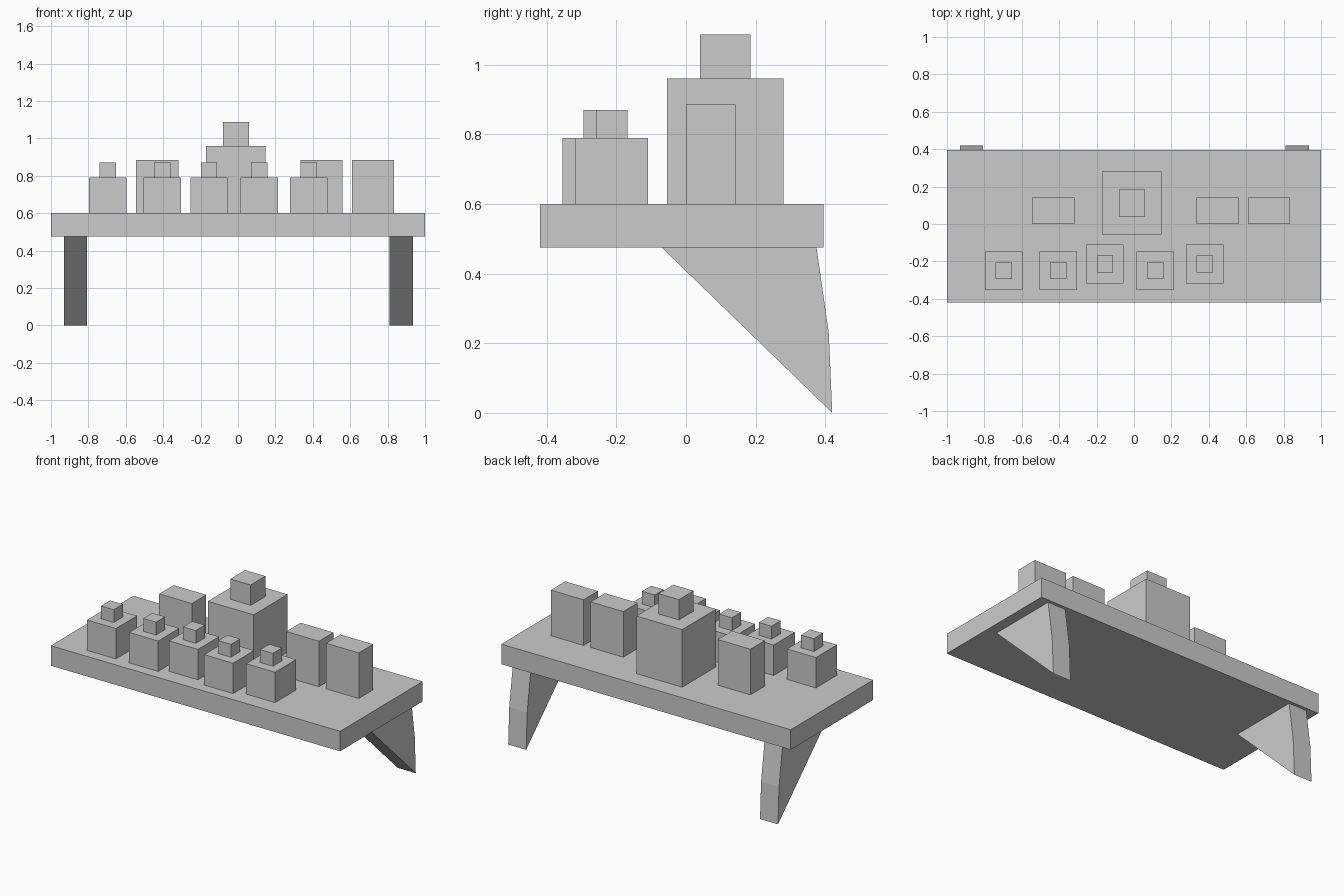
import bpy
import bmesh

old = bpy.data.objects.get("Cube")
if old:
    bpy.data.objects.remove(old, do_unlink=True)

grey = bpy.data.materials.new("plain_grey")
grey.use_nodes = True
COLOUR = (0.6, 0.6, 0.6, 1)
grey.diffuse_color = COLOUR
grey.node_tree.nodes["Principled BSDF"].inputs["Base Color"].default_value = COLOUR


def prism(name, profile, x0, x1):
    """Extrude a (y, z) profile along x from x0 to x1."""
    bm = bmesh.new()
    face = bm.faces.new([bm.verts.new((x0, y, z)) for y, z in profile])
    side = bmesh.ops.extrude_face_region(bm, geom=[face])["geom"]
    moved = [v for v in side if isinstance(v, bmesh.types.BMVert)]
    bmesh.ops.translate(bm, verts=moved, vec=(x1 - x0, 0, 0))
    bmesh.ops.recalc_face_normals(bm, faces=bm.faces)
    mesh = bpy.data.meshes.new(name)
    bm.to_mesh(mesh)
    bm.free()
    mesh.materials.append(grey)
    obj = bpy.data.objects.new(name, mesh)
    bpy.context.collection.objects.link(obj)
    return obj


def box(name, x0, x1, y0, y1, z0, z1):
    return prism(name, [(y0, z0), (y1, z0), (y1, z1), (y0, z1)], x0, x1)


# Shelf board
BOTTOM, TOP = 0.475, 0.6
box("shelf_board", -1, 1, -0.42, 0.395, BOTTOM, TOP)

# Bracket legs, tapering to an edge at the back
bracket = [(-0.07, BOTTOM), (0.375, BOTTOM), (0.41, 0.23), (0.42, 0)]
for side, x in (("right", -0.93), ("left", 0.811)):
    prism(side + "_bracket_leg", bracket, x, x + 0.124)

# Front row of small jars, each with a square stopper
jars = [(-0.696, -0.25), (-0.404, -0.25), (-0.155, -0.213),
        (0.114, -0.25), (0.378, -0.213)]
for i, (x, y) in enumerate(jars, 1):
    box(f"jar_{i}", x - 0.1, x + 0.1, y - 0.104, y + 0.104, TOP, 0.79)
    box(f"jar_stopper_{i}", x - 0.044, x + 0.044, y - 0.045, y + 0.045, 0.79, 0.87)

# Large central jar with its stopper
box("large_jar", -0.17, 0.147, -0.055, 0.28, TOP, 0.96)
box("large_jar_stopper", -0.081, 0.06, 0.04, 0.185, 0.96, 1.087)

# Tall plain boxes along the back
for i, x in enumerate((-0.545, 0.334, 0.609), 1):
    box(f"tall_box_{i}", x, x + 0.226, 0, 0.142, TOP, 0.885)
